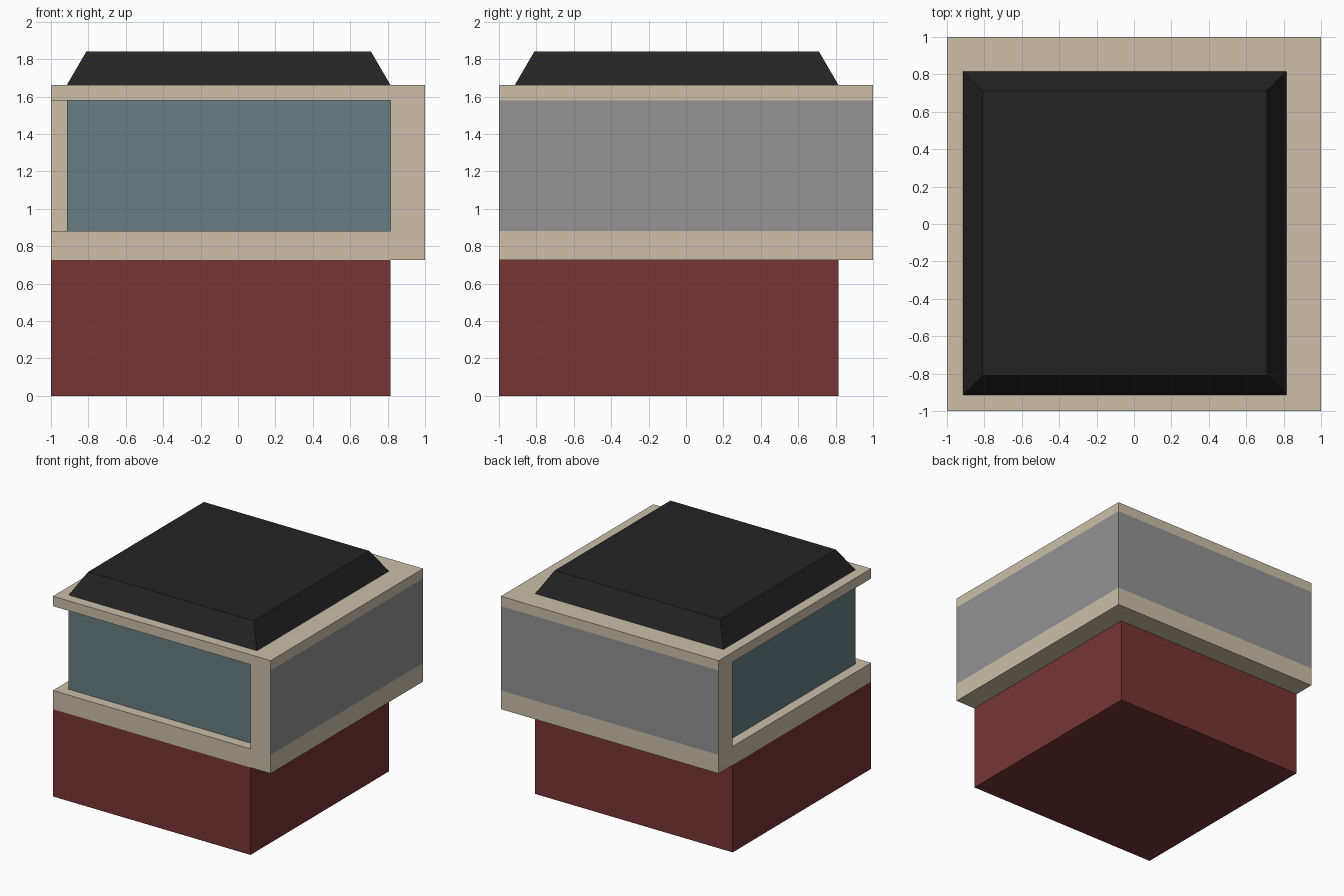
import bpy, bmesh

if "Cube" in bpy.data.objects:
    bpy.data.objects.remove(bpy.data.objects["Cube"])


def material(name, rgb):
    """Flat colour given as 0-255 sRGB, stored linear."""
    lin = [((c / 255 + 0.055) / 1.055) ** 2.4 for c in rgb]
    m = bpy.data.materials.new(name)
    m.diffuse_color = (*lin, 1)
    m.use_nodes = True
    m.node_tree.nodes["Principled BSDF"].inputs["Base Color"].default_value = m.diffuse_color
    return m


RED = material("brick red", (119, 53, 53))
BEIGE = material("beige stone", (204, 191, 169))
GREY = material("grey panel", (147, 147, 147))
GLASS = material("blue grey glass", (104, 126, 131))
BLACK = material("black roof", (35, 35, 35))

INNER = 0.815   # inside face of the walls, also the edge of the base
GLASS_X = -0.915  # recessed glass line
Z_FLOOR, Z_SILL, Z_HEAD, Z_EAVES, Z_TOP = 0.725, 0.88, 1.58, 1.662, 1.842


def prism(name, outline, z0, z1, mats, top=None, caps=True):
    """Extrude an anticlockwise outline; an optional top outline makes a taper."""
    bm = bmesh.new()
    low = [bm.verts.new((x, y, z0)) for x, y in outline]
    high = [bm.verts.new((x, y, z1)) for x, y in (top or outline)]
    n = len(low)
    for i in range(n):
        j = (i + 1) % n
        bm.faces.new((low[i], low[j], high[j], high[i]))
    if caps:
        bm.faces.new(low[::-1])
        bm.faces.new(high)
    bm.normal_update()
    mesh = bpy.data.meshes.new(name)
    bm.to_mesh(mesh)
    bm.free()
    for m in mats:
        mesh.materials.append(m)
    obj = bpy.data.objects.new(name, mesh)
    bpy.context.collection.objects.link(obj)
    return obj


def square(a, b):
    return [(a, a), (b, a), (b, b), (a, b)]


# Ground storey, flush with the slab at the front and left
prism("ground_storey", square(-1, INNER), 0, Z_FLOOR, [RED])

# Floor and ceiling slabs of the overhanging upper storey
prism("floor_slab", square(-1, 1), Z_FLOOR, Z_SILL, [BEIGE])
prism("ceiling_slab", square(-1, 1), Z_HEAD, Z_EAVES, [BEIGE])

# L-shaped wall on the right and back; outward faces are grey, the rest beige
corner = [(1, -1), (1, 1), (-1, 1), (-1, INNER), (INNER, INNER), (INNER, -1)]
wall = prism("corner_wall", corner, Z_SILL, Z_HEAD, [BEIGE, GREY], caps=False)
for f in wall.data.polygons:
    f.material_index = int(max(f.normal.x, f.normal.y) > 0.9)

# Recessed glazing on the front and left
prism("glazing", square(GLASS_X, INNER), Z_SILL, Z_HEAD, [GLASS], caps=False)

# Tapered flat-topped roof
prism("roof", square(GLASS_X, INNER), Z_EAVES, Z_TOP, [BLACK],
      top=square(-0.81, 0.71))
